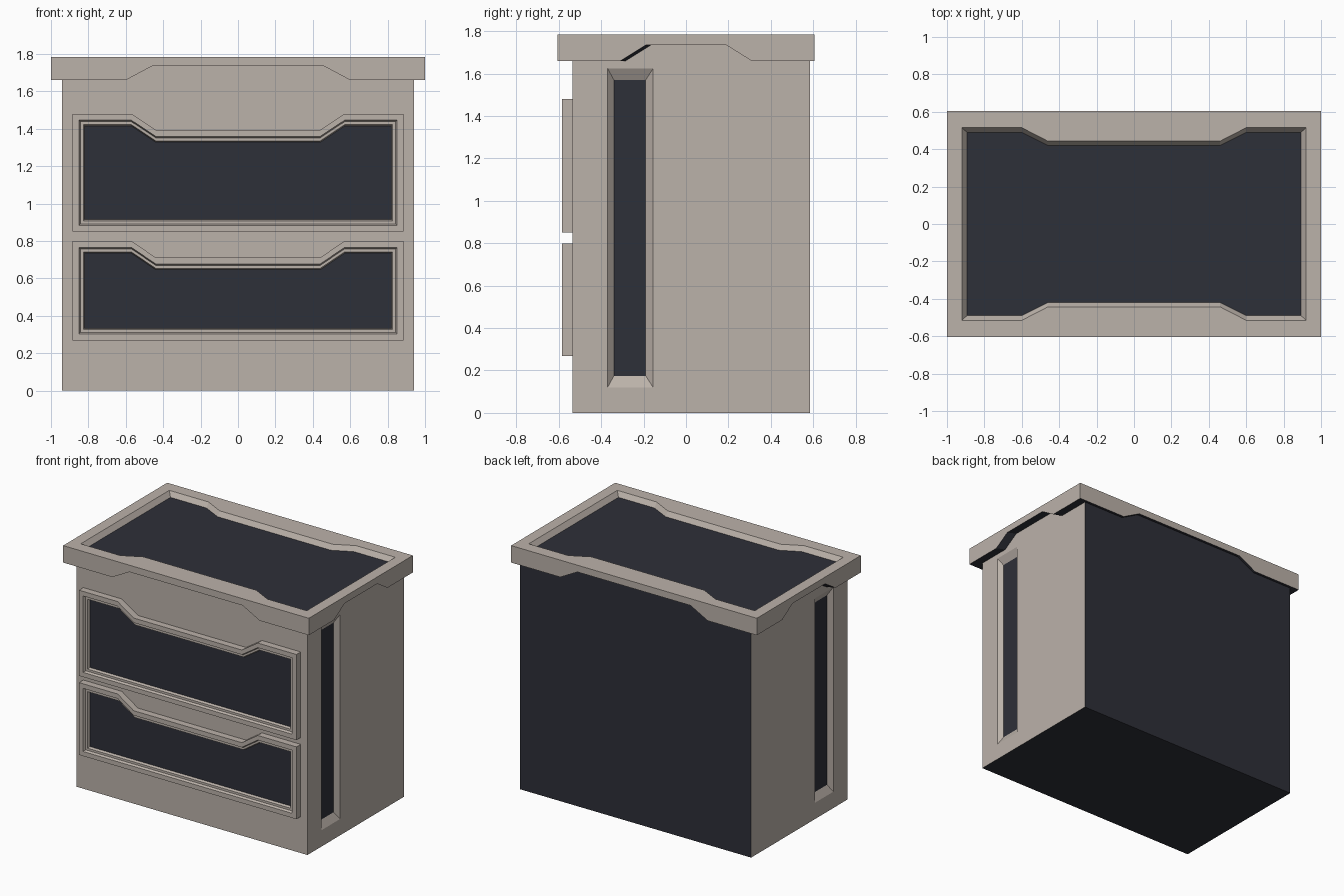
import bpy, bmesh

if "Cube" in bpy.data.objects:
    bpy.data.objects.remove(bpy.data.objects["Cube"])


def material(name, rgb):
    m = bpy.data.materials.new(name)
    m.diffuse_color = (*rgb, 1)
    m.use_nodes = True
    m.node_tree.nodes["Principled BSDF"].inputs["Base Color"].default_value = m.diffuse_color
    return m


MATS = [material("warm_grey", (0.50, 0.445, 0.40)), material("dark_slate", (0.027, 0.029, 0.040))]


def loft(name, loops, bands, start=None, end=None, rule=None):
    """Bridge equal-length closed loops; bands holds one colour index per bridge."""
    bm = bmesh.new()
    rings = [[bm.verts.new(p) for p in lp] for lp in loops]
    n = len(rings[0])
    for a, b, mi in zip(rings, rings[1:], bands):
        for i in range(n):
            j = (i + 1) % n
            bm.faces.new((a[i], a[j], b[j], b[i])).material_index = mi
    if start is not None:
        bm.faces.new(rings[0][::-1]).material_index = start
    if end is not None:
        bm.faces.new(rings[-1]).material_index = end
    bmesh.ops.recalc_face_normals(bm, faces=bm.faces[:])
    bm.normal_update()
    if rule:
        for f in bm.faces:
            if rule(f.normal):
                f.material_index = 1
    me = bpy.data.meshes.new(name)
    bm.to_mesh(me)
    bm.free()
    for m in MATS:
        me.materials.append(m)
    ob = bpy.data.objects.new(name, me)
    bpy.context.collection.objects.link(ob)
    return ob


# Cabinet body: sides carry a tall bevelled slot, back and underside are dark
def side_rect(x, y0, y1, z0, z1):
    return [(x, y0, z0), (x, y1, z0), (x, y1, z1), (x, y0, z1)]


half = [(0.91, -0.34, -0.19, 0.175, 1.57),
        (0.94, -0.37, -0.155, 0.12, 1.625),
        (0.94, -0.535, 0.585, 0.0, 1.737)]
loops = [side_rect(-h[0], *h[1:]) for h in half] + [side_rect(*h) for h in reversed(half)]
loft("cabinet_body", loops, [0] * 5, 1, 1, rule=lambda n: n.y > 0.95 or n.z < -0.95)


# Lid: notched skirt, thick rim and a recessed dark panel
def ring(hx, hy, zc, zm, drop=0.0, cy=0.0):
    q = [(-hx, -hy, zc), (-0.6, -hy, zc), (-0.46, -hy + drop, zm), (0.46, -hy + drop, zm),
         (0.6, -hy, zc), (hx, -hy, zc), (hx, -0.31, zc), (hx, -0.19, zm),
         (hx, 0.19, zm), (hx, 0.31, zc)]
    q += [(-x, -y, z) for x, y, z in q]
    return [(x, y + cy, z) for x, y, z in q]


loft("lid", [ring(0.938, 0.558, 1.66, 1.735, cy=0.025),
             ring(1.0, 0.605, 1.66, 1.735),
             ring(1.0, 0.605, 1.785, 1.785),
             ring(0.92, 0.515, 1.785, 1.785, 0.072),
             ring(0.893, 0.49, 1.75, 1.75, 0.07)], [1, 0, 0, 0], end=1)


# Drawer fronts: stepped frame with a lowered middle and a dark panel
def drawer_loop(z0, z1, drop, inset, y):
    w, a, b = 0.885 - inset, z0 + inset, z1 - inset
    return [(-w, y, a), (w, y, a), (w, y, b), (0.57, y, b), (0.44, y, b - drop),
            (-0.44, y, b - drop), (-0.57, y, b), (-w, y, b)]


STEPS = [(0, -0.53), (0, -0.585), (0.034, -0.585), (0.042, -0.568), (0.058, -0.568), (0.065, -0.55)]
for name, z0, z1, drop in (("lower_drawer", 0.268, 0.80, 0.088), ("upper_drawer", 0.85, 1.48, 0.086)):
    loft(name, [drawer_loop(z0, z1, drop, i, y) for i, y in STEPS], [0] * 5, end=1)
